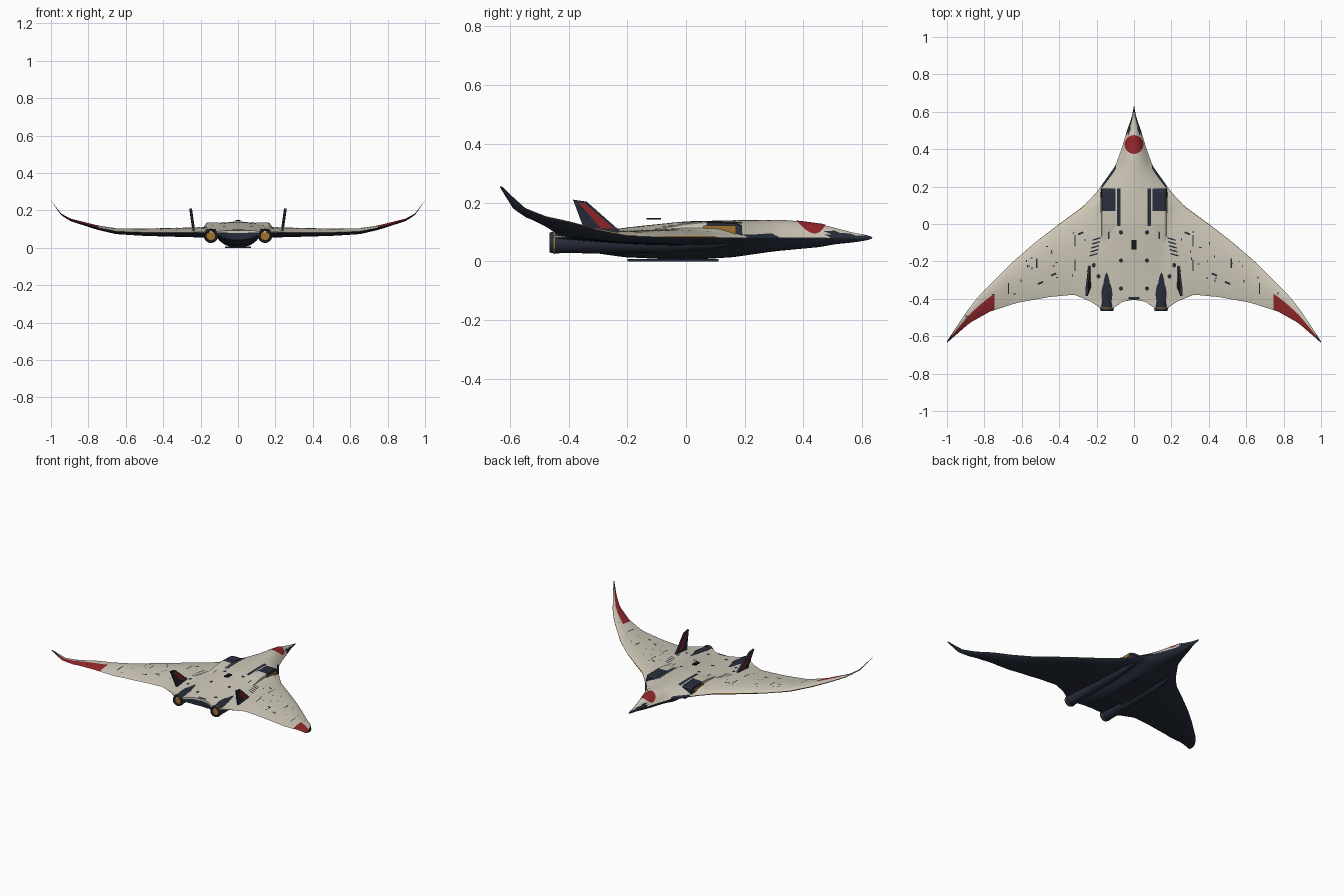
import bpy, bmesh, math, random
from mathutils import Vector

if "Cube" in bpy.data.objects:
    bpy.data.objects.remove(bpy.data.objects["Cube"])


def material(name, rgb):
    m = bpy.data.materials.new(name)
    m.use_nodes = True
    m.diffuse_color = (*rgb, 1)
    bsdf = next(n for n in m.node_tree.nodes if n.type == "BSDF_PRINCIPLED")
    bsdf.inputs["Base Color"].default_value = (*rgb, 1)
    return m


CREAM = material("cream", (0.62, 0.58, 0.48))
NAVY = material("dark navy", (0.02, 0.027, 0.045))
RED = material("deep red", (0.3, 0.02, 0.025))
GOLD = material("dull gold", (0.35, 0.17, 0.03))
BLACK = material("black", (0.008, 0.008, 0.01))


def interp(pts, v):
    """Piecewise linear lookup in a list of pairs with rising keys."""
    if v <= pts[0][0]:
        return pts[0][1]
    for (a, p), (b, q) in zip(pts, pts[1:]):
        if v <= b:
            return p + (q - p) * (v - a) / (b - a)
    return pts[-1][1]


def build(name, verts, faces, mats, smooth=False, indices=None):
    me = bpy.data.meshes.new(name)
    me.from_pydata(verts, [], faces)
    for m in mats:
        me.materials.append(m)
    if indices:
        me.polygons.foreach_set("material_index", indices)
    bm = bmesh.new()
    bm.from_mesh(me)
    bmesh.ops.recalc_face_normals(bm, faces=bm.faces)
    bm.to_mesh(me)
    bm.free()
    ob = bpy.data.objects.new(name, me)
    bpy.context.collection.objects.link(ob)
    if smooth:
        bpy.ops.object.select_all(action="DESELECT")
        ob.select_set(True)
        bpy.context.view_layer.objects.active = ob
        bpy.ops.object.shade_smooth_by_angle(angle=math.radians(35))
    return ob


# Hull outlines: leading edge, trailing edge, rim height, spine and belly
LEAD = [(0, .635), (.006, .6), (.016, .56), (.037, .5), (.064, .41), (.1, .31), (.15, .24), (.2, .17),
        (.27, .095), (.4, 0), (.53, -.1), (.65, -.205), (.77, -.325), (.83, -.385), (.9, -.475), (1, -.627)]
TRAIL = [(0, -.405), (.06, -.415), (.11, -.45), (.17, -.455), (.23, -.415), (.32, -.378), (.45, -.39),
         (.62, -.42), (.77, -.468), (.88, -.53), (1, -.635)]
RIM = [(0, .08), (.5, .082), (.65, .087), (.75, .107), (.9, .15), (.95, .182), (1, .255)]
SPINE = [(-.41, .092), (-.24, .11), (-.16, .12), (0, .136), (.17, .14), (.35, .14), (.46, .126), (.56, .1), (.635, .08)]
BELLY = [(-.43, .045), (-.21, .014), (0, .004), (.16, .014), (.3, .034), (.45, .048), (.635, .079)]
HALF = [(y, x) for x, y in reversed(LEAD)]


def wing(x, y):
    le, te = interp(LEAD, x), interp(TRAIL, x)
    t = min(1, max(0, (le - y) / (le - te)))
    return max(0, math.sin(math.pi * t ** .7)) ** .8 * (1 - x) ** .7


def top_z(x, y):
    x = abs(x)
    w = min(.27, max(.002, interp(HALF, y)))
    body = (interp(SPINE, y) - .08) * max(0, 1 - (x / w) ** 2)
    return interp(RIM, x) + max(body, .033 * wing(x, y))


def low_z(x, y):
    x = abs(x)
    w = min(.13, max(.002, interp(HALF, y)))
    body = (.08 - interp(BELLY, y)) * max(0, 1 - (x / w) ** 3)
    return interp(RIM, x) - max(body, .03 * wing(x, y))


# Blended hull and wing, coloured by zones on the upper skin
SPAN, CHORD = 60, 64
ts = [(1 - math.cos(math.pi * j / CHORD)) / 2 for j in range(CHORD + 1)]
verts, faces, zones = [], [], []
for i in range(-SPAN, SPAN + 1):
    ax = abs(i / SPAN) ** 1.6
    x = math.copysign(ax, i)
    le, te = interp(LEAD, ax), interp(TRAIL, ax)
    for skin in (top_z, low_z):
        for j, t in enumerate(ts):
            y = le + (te - le) * t
            rim = j in (0, CHORD)
            verts.append((x, y, interp(RIM, ax) if rim else skin(x, y)))


def zone(x, y, t):
    if x > .965 or y > .6 or (y > .48 and x > .6 * interp(HALF, y)):
        return 1
    if x > .755 and t > .45:
        return 2
    if t < .01 and (.26 < x < .5 or .6 < x < .9):
        return 3
    if .1 < x < .175 and t < .03:
        return 1
    return 0


row = 2 * (CHORD + 1)
for i in range(2 * SPAN):
    for side in (0, 1):
        for j in range(CHORD):
            a = i * row + side * (CHORD + 1) + j
            f = (a, a + 1, a + row + 1, a + row)
            c = sum((Vector(verts[k]) for k in f), Vector()) / 4
            faces.append(f)
            zones.append(1 if side else zone(abs(c.x), c.y, (ts[j] + ts[j + 1]) / 2))
hull = build("hull", verts, faces, [CREAM, NAVY, RED, GOLD], False, zones)
bm = bmesh.new()
bm.from_mesh(hull.data)
bmesh.ops.remove_doubles(bm, verts=bm.verts, dist=1e-5)
bmesh.ops.recalc_face_normals(bm, faces=bm.faces)
bm.to_mesh(hull.data)
bm.free()
bpy.context.view_layer.objects.active = hull
hull.select_set(True)
bpy.ops.object.shade_smooth_by_angle(angle=math.radians(40))


def skin_patch(name, centre, size, mat, turn=0, oval=False, n=6, lift=.0025):
    """Thin painted plate that follows the upper skin."""
    vs, fs = [], []
    for i in range(n + 1):
        for j in range(n + 1):
            u, v = 2 * i / n - 1, 2 * j / n - 1
            if oval:
                u, v = u * math.sqrt(1 - v * v / 2), v * math.sqrt(1 - u * u / 2)
            u, v = u * size[0] / 2, v * size[1] / 2
            x = centre[0] + u * math.cos(turn) - v * math.sin(turn)
            y = centre[1] + u * math.sin(turn) + v * math.cos(turn)
            vs.append((x, y, top_z(x, y) + lift))
    for i in range(n):
        for j in range(n):
            a = i * (n + 1) + j
            fs.append((a, a + n + 1, a + n + 2, a + 1))
    return build(name, vs, fs, [mat])


def loft(name, sections, mats, smooth=False, indices=None):
    """Skin equal-length rings and close both ends."""
    n = len(sections[0])
    vs = [p for s in sections for p in s]
    fs = [(k * n + i, k * n + (i + 1) % n, (k + 1) * n + (i + 1) % n, (k + 1) * n + i)
          for k in range(len(sections) - 1) for i in range(n)]
    fs += [tuple(range(n)), tuple(range(len(vs) - n, len(vs)))]
    return build(name, vs, fs, mats, smooth, indices)


def slab(name, x0, x1, y0, y1, z0, z1, mat):
    return loft(name, [[(x0, y0, z), (x1, y0, z), (x1, y1, z), (x0, y1, z)] for z in (z0, z1)], [mat])


def ring(x, y, z, r, n=24):
    return [(x + r * math.cos(a), y, z + r * math.sin(a)) for a in (2 * math.pi * k / n for k in range(n))]


# Centreline parts
skin_patch("nose_disc", (0, .425), (.1, .1), RED, oval=True, n=14)
slab("spine_antenna", -.014, .014, -.135, -.085, .142, .148, BLACK)
slab("belly_plate", -.07, .07, -.2, .11, 0, .007, NAVY)
skin_patch("tail_plate", (0, -.397), (.06, .014), NAVY)

random.seed(4)
for s, label in ((1, "left"), (-1, "right")):
    # Engine nacelle and nozzle
    path = [(-.44, .036), (-.3, .037), (-.05, .034), (.08, .025), (.17, .006)]
    loft(label + "_nacelle", [ring(s * .145, y, .064, r) for y, r in path], [NAVY], True)
    nozzle = [(-.43, .037), (-.445, .038), (-.465, .034), (-.465, .027), (-.435, .022)]
    loft(label + "_nozzle", [ring(s * .145, y, .064, r) for y, r in nozzle], [NAVY], True)
    loft(label + "_nozzle_band", [ring(s * .145, y, .064, .0385) for y in (-.452, -.447)], [GOLD])

    # Shoulder intake: dark mouth, cream fairing behind
    for part, mat, secs in (("intake_mouth", NAVY, ((.19, .122), (.17, .132), (.07, .136))),
                            ("intake_fairing", CREAM, ((.07, .136), (0, .13), (-.13, .105)))):
        loft(label + "_" + part, [[(s * .092, y, .08), (s * .178, y, .08), (s * .172, y, z - .004),
                                   (s * .16, y, z), (s * .1, y, z)] for y, z in secs], [mat])
    skin_patch(label + "_intake_slot", (s * .082, .09), (.018, .2), NAVY)
    slab(label + "_intake_trim", s * .178, s * .182, .06, .17, .09, .122, GOLD)

    # Canted tail fin with a red band on each face
    def fin_plate(name, outline, half, mat):
        loft(name, [[(s * (.238 + (z - .1) * .14 + d), y, z) for y, z in outline] for d in (-half, half)], [mat])
    fin_plate(label + "_fin", ((-.385, .21), (-.338, .203), (-.21, .09), (-.34, .09)), .006, NAVY)
    fin_plate(label + "_fin_band", ((-.366, .2), (-.345, .198), (-.245, .112), (-.29, .112)), .0075, RED)

    # Engine covers, round ports and cooling slots
    skin_patch(label + "_engine_cover", (s * .145, -.375), (.058, .14), NAVY, oval=True, n=10, lift=.004)
    for y in (-.045, -.195, -.345):
        skin_patch(label + "_port", (s * .07, y), (.022, .022), NAVY, oval=True)
    for x, y in ((.19, -.28), (.215, -.22)):
        skin_patch(label + "_hatch", (s * x, y), (.02, .024), NAVY, oval=True)
    for k in range(5):
        skin_patch(label + "_cooling_slot", (s * (.2 + .004 * k), -.08 - .021 * k), (.045, .007), NAVY, s * -.3)

    # Wing panel seams and small scattered access marks
    for x, y, length in ((.135, -.03, .1), (.315, -.09, .06), (.315, -.22, .06), (.52, -.21, .05), (.67, -.345, .06)):
        skin_patch(label + "_seam", (s * x, y), (.006, length), NAVY)
    for x, y in ((.285, -.05), (.5, -.315), (.43, -.27)):
        skin_patch(label + "_panel", (s * x, y), (.03, .01), NAVY, s * -.4)
    for k in range(22):
        x = random.uniform(.25, .9)
        t = random.uniform(.2, .8)
        y = interp(LEAD, x) * (1 - t) + interp(TRAIL, x) * t
        skin_patch(label + "_access_mark", (s * x, y), (.012, .005), NAVY, random.choice((0, math.pi / 2)), n=2)
